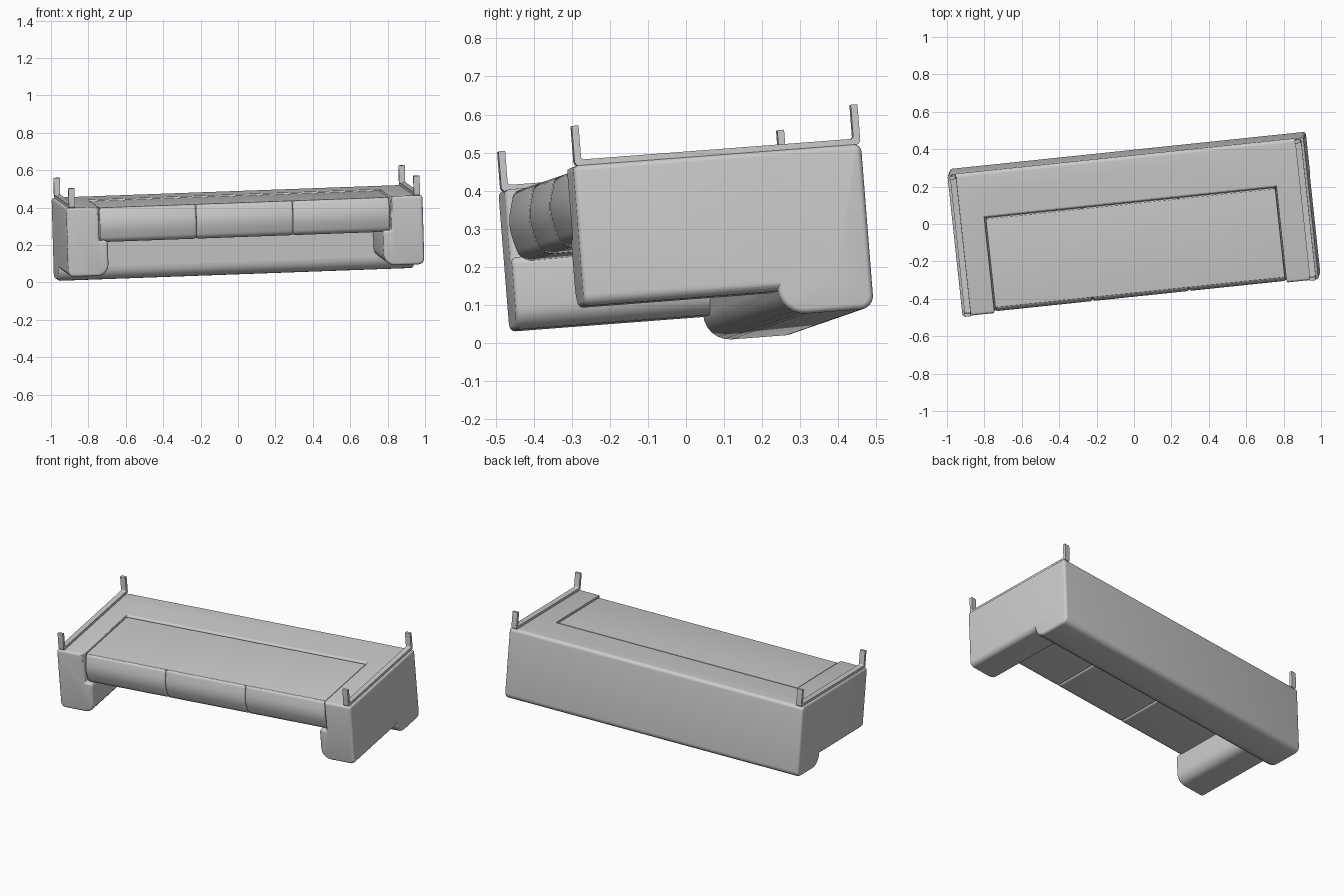
import bpy, bmesh, math
from mathutils import Matrix, Vector

cube = bpy.data.objects.get("Cube")
if cube:
    bpy.data.objects.remove(cube, do_unlink=True)

# One fabric grey for the whole overturned sofa
grey = bpy.data.materials.new("sofa_grey")
grey.use_nodes = True
GREY = (0.6, 0.6, 0.6, 1)
grey.diffuse_color = GREY
grey.node_tree.nodes["Principled BSDF"].inputs["Base Color"].default_value = GREY

# Tilted frame the sofa lies in: length, depth and height axes
U = Vector((0.994, 0.104, 0.0361)).normalized()
V = Vector((-0.108, 0.9912, 0.0755))
V = (V - U * V.dot(U)).normalized()
W = U.cross(V)
POSE = Matrix((U, V, W)).transposed().to_4x4()
POSE.translation = (-0.0085, -0.023, 0.5645)


def rounded(corners, steps=6):
    """Outline from (a, b, radius) corners, each replaced by an arc."""
    out, n = [], len(corners)
    for i, (a, b, r) in enumerate(corners):
        p = Vector((a, b))
        if r == 0:
            out.append(p)
            continue
        d0 = (Vector(corners[i - 1][:2]) - p).normalized()
        d1 = (Vector(corners[(i + 1) % n][:2]) - p).normalized()
        half = d0.angle(d1) / 2
        centre = p + (d0 + d1).normalized() * (r / math.sin(half))
        start = p + d0 * (r / math.tan(half)) - centre
        end = p + d1 * (r / math.tan(half)) - centre
        sweep = start.angle_signed(end)
        for k in range(steps + 1):
            out.append(centre + Matrix.Rotation(-sweep * k / steps, 2) @ start)
    return out


def extrude(name, corners, place, lo, hi, bevel):
    """Solid from an outline; place maps (a, b, t) to a local point."""
    outline = rounded(corners)
    bm = bmesh.new()
    face = bm.faces.new([bm.verts.new(place(p.x, p.y, lo)) for p in outline])
    ext = bmesh.ops.extrude_face_region(bm, geom=[face])
    shift = Vector(place(0, 0, hi)) - Vector(place(0, 0, lo))
    verts = [g for g in ext["geom"] if isinstance(g, bmesh.types.BMVert)]
    bmesh.ops.translate(bm, vec=shift, verts=verts)
    bmesh.ops.recalc_face_normals(bm, faces=bm.faces)
    mesh = bpy.data.meshes.new(name)
    bm.to_mesh(mesh)
    bm.free()
    mesh.materials.append(grey)
    obj = bpy.data.objects.new(name, mesh)
    bpy.context.collection.objects.link(obj)
    obj.matrix_world = POSE
    if bevel:
        mod = obj.modifiers.new("soft_edges", "BEVEL")
        mod.width, mod.segments = bevel, 4
        mod.limit_method, mod.angle_limit = "ANGLE", math.radians(50)
        mod.use_clamp_overlap = False
        apply(obj, mod)
    return obj


def apply(obj, mod):
    bpy.ops.object.select_all(action="DESELECT")
    obj.select_set(True)
    bpy.context.view_layer.objects.active = obj
    bpy.ops.object.modifier_apply(modifier=mod.name)


def along_length(a, b, t):
    return (t, a, b)


def along_depth(a, b, t):
    return (a, t, b)


# Backrest with a soft roll on its inner edge
frame = extrude("sofa_frame", [
    (0.13, -0.105, 0), (0.38, -0.105, 0.02),
    (0.38, -0.539, 0.035), (0.13, -0.539, 0.07)], along_length, -0.958, 0.958, 0.015)

# Arms with a thicker inward pad, merged into the backrest
for s in (-1, 1):
    arm = extrude("arm", [
        (s * 0.785, -0.105, 0.004), (s * 0.958, -0.105, 0.015),
        (s * 0.958, -0.475, 0.03), (s * 0.74, -0.475, 0.06),
        (s * 0.74, -0.285, 0.02), (s * 0.785, -0.285, 0.004)],
        along_depth, -0.384, 0.3, 0.014)
    union = frame.modifiers.new("merge_arm", "BOOLEAN")
    union.operation, union.solver, union.object = "UNION", "EXACT", arm
    apply(frame, union)
    bpy.data.objects.remove(arm, do_unlink=True)
parts = [frame]

# Base panel closing the underside of the seat
parts.append(extrude("seat_base", [
    (-0.355, -0.111, 0.004), (0.124, -0.111, 0.004),
    (0.124, -0.2, 0), (-0.355, -0.2, 0)], along_length, -0.779, 0.779, 0.003))

# Three seat cushions with bulging fronts
for i, side in enumerate(("right", "middle", "left")):
    mid = (i - 1) * 0.52
    parts.append(extrude(side + "_cushion", [
        (-0.362, -0.112, 0.02), (0.128, -0.112, 0.01), (0.128, -0.292, 0.01),
        (-0.358, -0.298, 0.04), (-0.386, -0.2, 0.15)],
        along_length, mid - 0.2595, mid + 0.2595, 0.012))

# Sled legs: a flat runner with an upright at each end
for name, u in (("right_leg_runner", -0.928), ("left_leg_runner", 0.928)):
    parts.append(extrude(name, [
        (-0.379, 0, 0.002), (-0.379, -0.106, 0.012), (0.379, -0.106, 0.012),
        (0.379, 0, 0.002), (0.361, 0, 0.002), (0.361, -0.09, 0.008),
        (-0.361, -0.09, 0.008), (-0.361, 0, 0.002)],
        along_length, u - 0.0165, u + 0.0165, 0))

# Smooth shading with crisp edges kept
bpy.ops.object.select_all(action="DESELECT")
for obj in parts:
    obj.select_set(True)
bpy.context.view_layer.objects.active = frame
bpy.ops.object.shade_smooth_by_angle(angle=math.radians(35))
